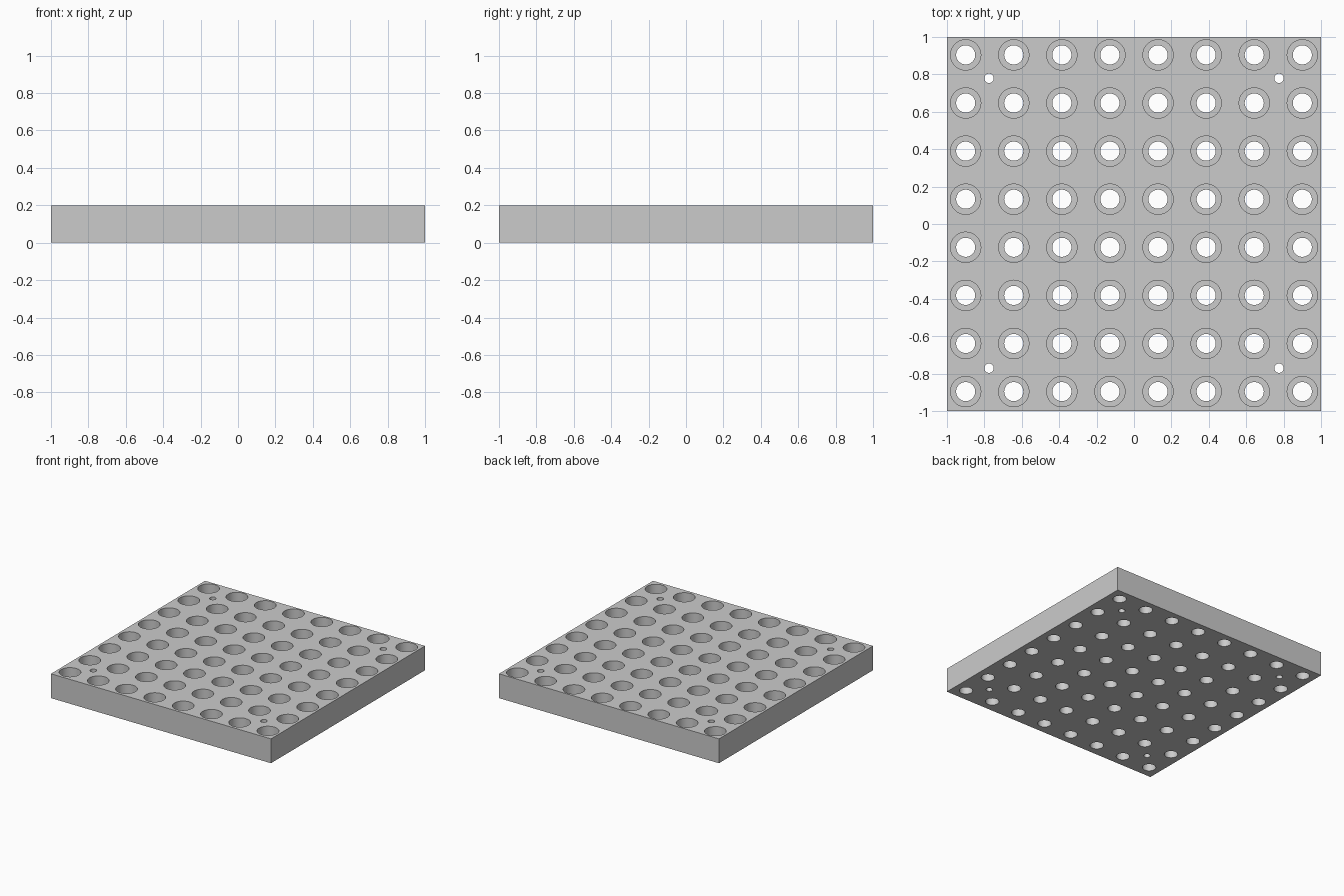
import bpy
import bmesh
from mathutils import Matrix

if "Cube" in bpy.data.objects:
    bpy.data.objects.remove(bpy.data.objects["Cube"], do_unlink=True)

HEIGHT = 0.2
COUNTERBORE_DEPTH = 0.1
GRID_HALF = 0.9
GRID_COUNT = 8
PIN_HALF = 0.775
SHIFT_Y = 0.004

grey = bpy.data.materials.new("light grey")
grey.use_nodes = True
colour = (0.6, 0.6, 0.6, 1)
grey.diffuse_color = colour
grey.node_tree.nodes["Principled BSDF"].inputs["Base Color"].default_value = colour


def new_object(name, bm):
    mesh = bpy.data.meshes.new(name)
    bm.to_mesh(mesh)
    bm.free()
    mesh.materials.append(grey)
    obj = bpy.data.objects.new(name, mesh)
    bpy.context.collection.objects.link(obj)
    return obj


def drill(target, name, centres, radius, bottom, top, sides=48):
    """Cut a vertical round hole at every centre."""
    bm = bmesh.new()
    for x, y in centres:
        bmesh.ops.create_cone(
            bm, cap_ends=True, segments=sides, radius1=radius, radius2=radius,
            depth=top - bottom,
            matrix=Matrix.Translation((x, y + SHIFT_Y, (top + bottom) / 2)))
    cutter = new_object(name, bm)
    cutter.hide_render = True
    cut = target.modifiers.new(name, 'BOOLEAN')
    cut.operation = 'DIFFERENCE'
    cut.solver = 'EXACT'
    cut.object = cutter
    bpy.ops.object.modifier_apply(modifier=cut.name)
    bpy.data.objects.remove(cutter, do_unlink=True)


# Square plate
bm = bmesh.new()
bmesh.ops.create_cube(bm, size=1, matrix=Matrix.Translation((0, 0, HEIGHT / 2))
                      @ Matrix.Diagonal((2, 2, HEIGHT, 1)))
plate = new_object("drilled_plate", bm)
bpy.ops.object.select_all(action='DESELECT')
bpy.context.view_layer.objects.active = plate
plate.select_set(True)

# Grid of counterbored through holes
steps = [GRID_HALF * (2 * i / (GRID_COUNT - 1) - 1) for i in range(GRID_COUNT)]
grid = [(x, y) for x in steps for y in steps]
drill(plate, "counterbore_cutter", grid, 0.081, HEIGHT - COUNTERBORE_DEPTH, HEIGHT + 0.1)
drill(plate, "bore_cutter", grid, 0.051, -0.1, HEIGHT + 0.1)

# Small pin holes near the corners
corners = [(sx * PIN_HALF, sy * PIN_HALF) for sx in (-1, 1) for sy in (-1, 1)]
drill(plate, "pin_hole_cutter", corners, 0.025, -0.1, HEIGHT + 0.1, 32)

bpy.ops.object.shade_smooth_by_angle()
